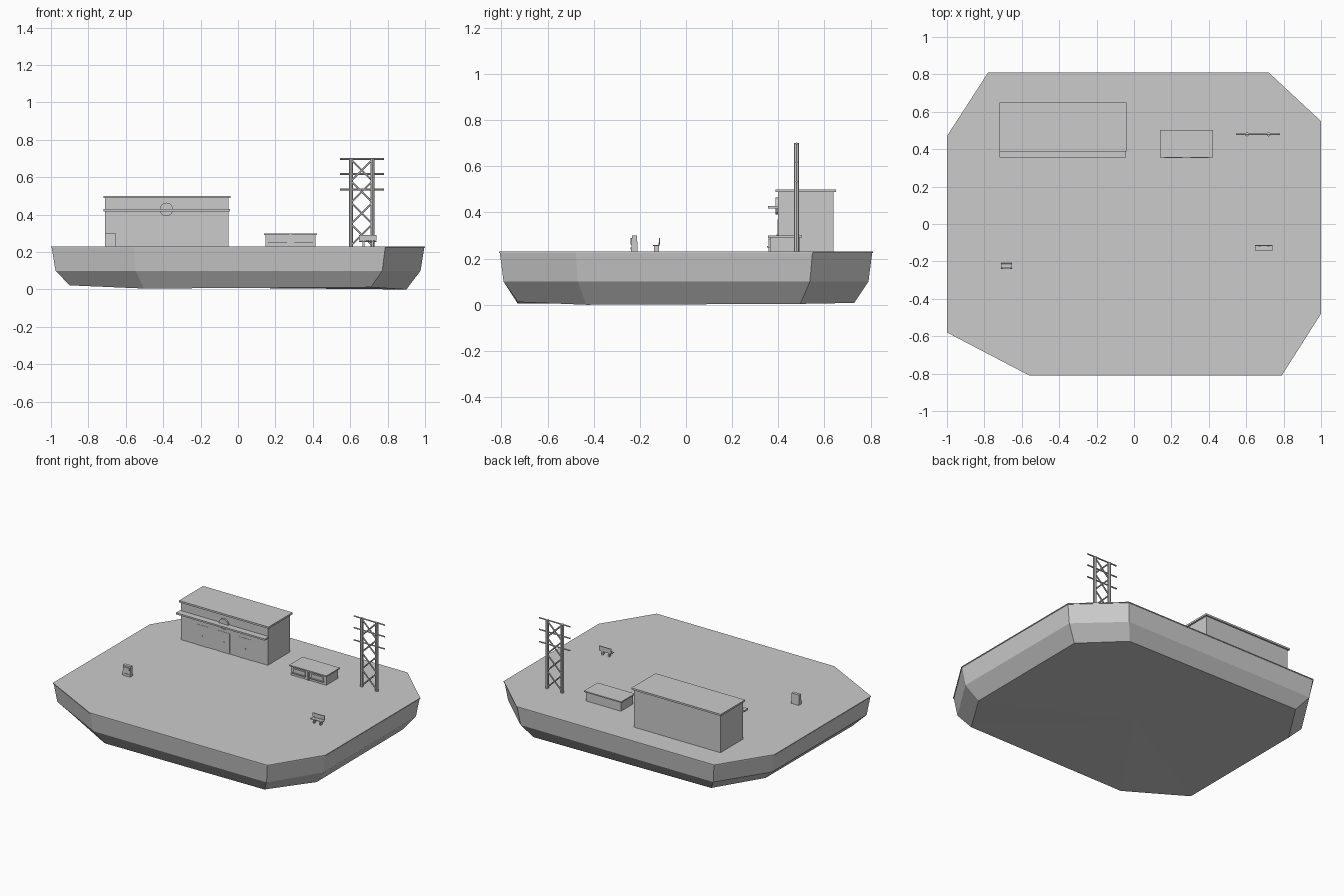
import bpy, bmesh, math
from mathutils import Vector

if "Cube" in bpy.data.objects:
    bpy.data.objects.remove(bpy.data.objects["Cube"])


def mesh_object(name, bm):
    bmesh.ops.recalc_face_normals(bm, faces=bm.faces)
    me = bpy.data.meshes.new(name)
    bm.to_mesh(me)
    bm.free()
    ob = bpy.data.objects.new(name, me)
    bpy.context.collection.objects.link(ob)
    return ob


def box(name, x0, x1, y0, y1, z0, z1, taper=1.0):
    bm = bmesh.new()
    bmesh.ops.create_cube(bm, size=1)
    for v in bm.verts:
        t = taper if v.co.z > 0 else 1
        v.co = ((x0 + x1) / 2 + v.co.x * (x1 - x0),
                (y0 + y1) / 2 + v.co.y * (y1 - y0) * t,
                z0 if v.co.z < 0 else z1)
    return mesh_object(name, bm)


def rod(name, a, b, r, sides=8):
    a, b = Vector(a), Vector(b)
    bm = bmesh.new()
    bmesh.ops.create_cone(bm, cap_ends=True, segments=sides, radius1=r, radius2=r, depth=(b - a).length)
    ob = mesh_object(name, bm)
    ob.rotation_mode = 'QUATERNION'
    ob.rotation_quaternion = (b - a).to_track_quat('Z', 'Y')
    ob.location = (a + b) / 2
    return ob


def loft(name, rings, centre_z=None):
    bm = bmesh.new()
    loops = [[bm.verts.new(p) for p in ring] for ring in rings]
    n = len(loops[0])
    for lo, hi in zip(loops, loops[1:]):
        for i in range(n):
            bm.faces.new((lo[i], lo[(i + 1) % n], hi[(i + 1) % n], hi[i]))
    bm.faces.new(loops[-1])
    if centre_z is None:
        bm.faces.new(loops[0])
    else:
        c = bm.verts.new((0, 0, centre_z))
        for i in range(n):
            bm.faces.new((loops[0][(i + 1) % n], loops[0][i], c))
    return mesh_object(name, bm)


# Irregular eight-sided island with tapered underside and thin deck
outline = [(-0.78, 0.81), (-1, 0.47), (-1, -0.58), (-0.56, -0.81),
           (0.79, -0.81), (1, -0.48), (1, 0.55), (0.72, 0.81)]
bottom_z = [0.02, 0.025, 0.022, 0.005, 0.012, 0.0, 0.004, 0.008]


def ring(s, z):
    return [(x * s, y * s, z) for x, y in outline]


bottom = [(x * 0.9, y * 0.9, z) for (x, y), z in zip(outline, bottom_z)]
loft("island_base", [bottom, ring(0.976, 0.10), ring(0.996, 0.224)], 0.008)
loft("deck_slab", [ring(1, 0.224), ring(1, 0.23)])

# Main building with roof, awning, clock, doors and windows
box("building_walls", -0.71, -0.052, 0.398, 0.64, 0.23, 0.488)
box("building_roof", -0.72, -0.04, 0.388, 0.65, 0.488, 0.5)
box("building_awning", -0.72, -0.044, 0.355, 0.4, 0.418, 0.429)
rod("clock_face", (-0.383, 0.399, 0.428), (-0.383, 0.388, 0.428), 0.036, 16)
for i, x in enumerate((-0.55, -0.385, -0.22)):
    box(f"door_{i}", x - 0.045, x + 0.045, 0.396, 0.399, 0.23, 0.37)
    rod(f"door_knob_{i}", (x, 0.397, 0.3), (x, 0.392, 0.3), 0.004)

# Low kiosk with two front shutters
box("kiosk_walls", 0.147, 0.415, 0.365, 0.495, 0.23, 0.292)
box("kiosk_roof", 0.14, 0.422, 0.356, 0.503, 0.292, 0.3)
box("kiosk_divider", 0.276, 0.286, 0.358, 0.366, 0.23, 0.292)
for i, x in enumerate((0.212, 0.35)):
    box(f"kiosk_window_{i}", x - 0.045, x + 0.045, 0.358, 0.366, 0.25, 0.282)
    box(f"kiosk_counter_{i}", x - 0.048, x + 0.048, 0.352, 0.366, 0.248, 0.255)

# Lattice power mast: posts, cross arms and X braces
px = (0.604, 0.72)
for i, x in enumerate(px):
    rod(f"mast_post_{i}", (x, 0.479, 0.23), (x, 0.479, 0.7), 0.011)
for i, z in enumerate((0.534, 0.618, 0.698)):
    rod(f"mast_arm_{i}", (0.545, 0.479, z), (0.78, 0.479, z), 0.005, 6)
levels = [0.235 + 0.115 * k for k in range(5)]
for i, (a, b) in enumerate(zip(levels, levels[1:])):
    rod(f"mast_brace_a_{i}", (px[0], 0.479, a), (px[1], 0.479, b), 0.005, 6)
    rod(f"mast_brace_b_{i}", (px[1], 0.479, a), (px[0], 0.479, b), 0.005, 6)

# Bench
box("bench_seat", 0.648, 0.74, -0.142, -0.116, 0.254, 0.26)
box("bench_back", 0.648, 0.74, -0.118, -0.112, 0.262, 0.29)
for i, x in enumerate((0.665, 0.715)):
    box(f"bench_leg_{i}", x, x + 0.01, -0.138, -0.118, 0.23, 0.256)
    box(f"bench_strut_{i}", x, x + 0.01, -0.12, -0.115, 0.254, 0.27)

# Vending machine
box("machine_body", -0.71, -0.653, -0.238, -0.209, 0.23, 0.3, 0.75)
box("machine_window", -0.702, -0.661, -0.241, -0.23, 0.262, 0.29, 0.8)
box("machine_slot", -0.7, -0.665, -0.241, -0.23, 0.24, 0.248)
